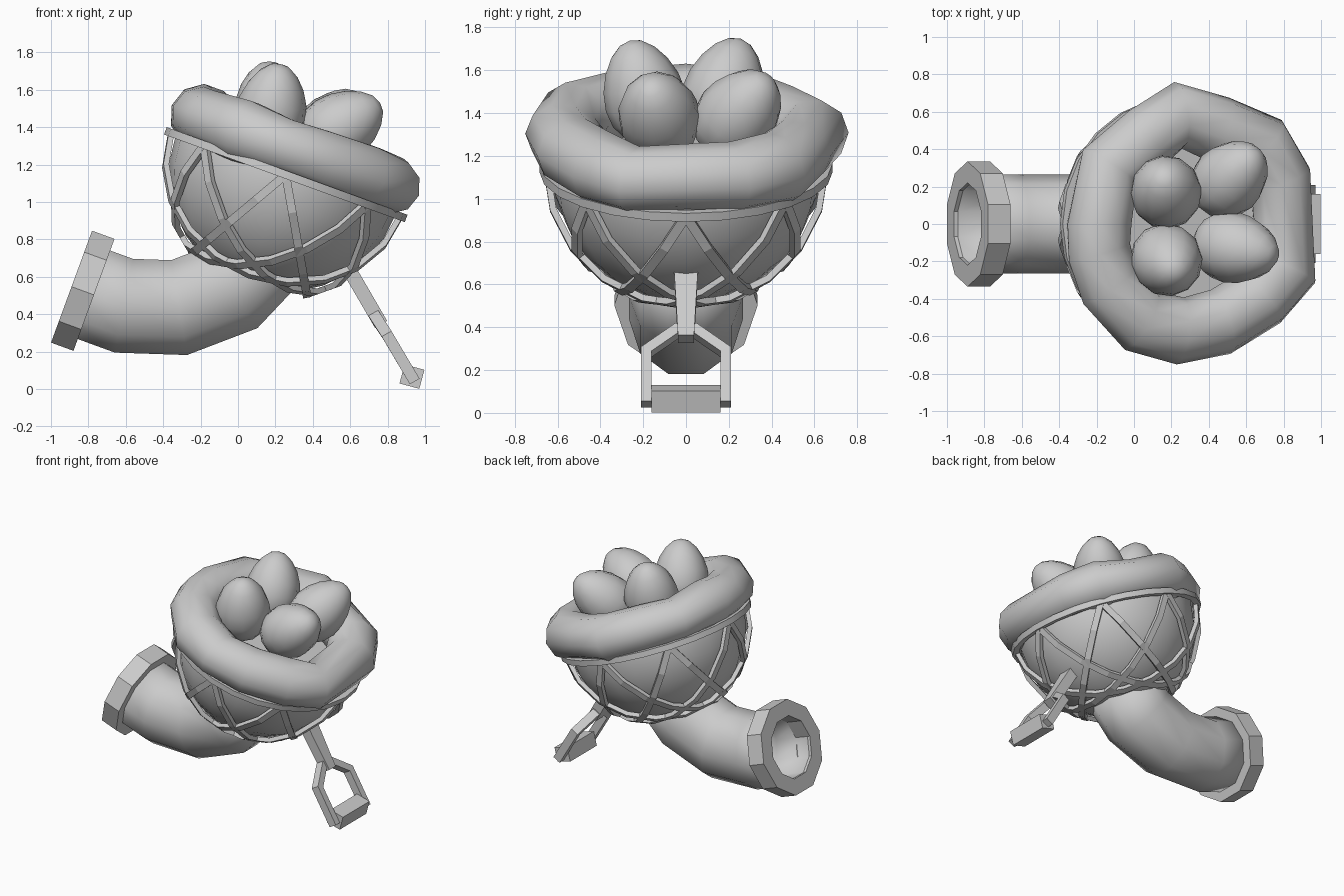
import bpy, bmesh
from math import sin, cos, pi, radians
from mathutils import Vector, Matrix

if "Cube" in bpy.data.objects:
    bpy.data.objects.remove(bpy.data.objects["Cube"])

# Tilted frame of the bowl: origin in the middle of the rim band
TILT = Matrix.Translation((0.255, 0, 1.145)) @ Matrix.Rotation(radians(20), 4, 'Y')
IDENT = Matrix.Identity(4)


def finish(name, bm, mat=IDENT, smooth=None):
    bmesh.ops.recalc_face_normals(bm, faces=bm.faces)
    me = bpy.data.meshes.new(name)
    bm.to_mesh(me)
    bm.free()
    me.transform(mat)
    if smooth:
        me.polygons.foreach_set("use_smooth", [True] * len(me.polygons))
        me.set_sharp_from_angle(angle=radians(smooth))
    ob = bpy.data.objects.new(name, me)
    bpy.context.collection.objects.link(ob)
    return ob


def loft(name, rings, loop=False, caps=True, mat=IDENT, smooth=None):
    """Skin a list of equal-sized point rings."""
    bm = bmesh.new()
    vs = [[bm.verts.new(p) for p in r] for r in rings]
    n = len(vs[0])
    for i in range(len(vs) if loop else len(vs) - 1):
        a, b = vs[i], vs[(i + 1) % len(vs)]
        for j in range(n):
            k = (j + 1) % n
            bm.faces.new((a[j], a[k], b[k], b[j]))
    if caps and not loop:
        bm.faces.new(vs[0])
        bm.faces.new(vs[-1])
    return finish(name, bm, mat, smooth)


def sweep(name, path, profile, normal, scales=None, **kw):
    """Sweep a profile (in-plane, along-normal) along a planar path with mitred joints."""
    pts = [Vector(p) for p in path]
    nrm = Vector(normal).normalized()
    rings = []
    for i, p in enumerate(pts):
        t0 = (p - pts[i - 1]).normalized() if i else (pts[1] - p).normalized()
        t1 = (pts[i + 1] - p).normalized() if i < len(pts) - 1 else t0
        t = (t0 + t1).normalized()
        side = t.cross(nrm) / max(0.5, t.dot(t0))
        s = scales[i] if scales else 1
        rings.append([p + side * a + nrm * (b * s) for a, b in profile])
    return loft(name, rings, **kw)


def rect(a, b):
    return [(-a / 2, -b / 2), (a / 2, -b / 2), (a / 2, b / 2), (-a / 2, b / 2)]


def ngon(r, n):
    return [(r * sin(2 * pi * k / n), r * cos(2 * pi * k / n)) for k in range(n)]


def hollow(ob, t):
    m = ob.modifiers.new("wall", 'SOLIDIFY')
    m.thickness, m.offset = t, -1


# Bowl: closed lower half sphere
bm = bmesh.new()
bmesh.ops.create_uvsphere(bm, u_segments=20, v_segments=14, radius=0.625)
geom = bm.verts[:] + bm.edges[:] + bm.faces[:]
bmesh.ops.bisect_plane(bm, geom=geom, plane_co=(0, 0, 0.04), plane_no=(0, 0, 1), clear_outer=True)
bmesh.ops.holes_fill(bm, edges=[e for e in bm.edges if e.is_boundary], sides=0)
finish("bowl", bm, TILT, 40)

# Rim band
band = [[((r * cos(a)), r * sin(a), z) for r, z in
         ((0.64, -0.02), (0.685, -0.02), (0.685, 0.022), (0.64, 0.022))]
        for a in (2 * pi * i / 24 for i in range(24))]
loft("rim_band", band, loop=True, mat=TILT, smooth=30)

# Lattice straps: half hoops leaning 30 degrees either way on four diameters
for i in range(8):
    a, lean = (i // 2) * pi / 4, radians(30) * (1 if i % 2 else -1)
    across = Vector((cos(a), sin(a), 0))
    perp = Vector((-sin(a), cos(a), 0))
    down = Vector((0, 0, -cos(lean))) + perp * sin(lean)
    path = [0.652 * (across * cos(pi * k / 10) + down * sin(pi * k / 10)) for k in range(11)]
    sweep(f"lattice_strap_{i + 1}", path, rect(0.03, 0.045), across.cross(down), mat=TILT)

# Puffy nest ring: uneven outline as (angle, outer radius)
outline = [(24, .74), (47, .76), (72, .71), (97, .765), (120, .70), (147, .73), (180, .70),
           (196, .72), (215, .745), (241, .77), (264, .755), (288, .73), (314, .735), (336, .775)]
nest = []
for i, (deg, R) in enumerate(outline):
    a, h = radians(deg), 0.165 + 0.012 * sin(i * 2.3)
    ring = []
    for k in range(10):
        t = 2 * pi * k / 10
        r = R - 0.18 + 0.18 * cos(t)
        ring.append((r * cos(a), r * sin(a), 0.14 + h * sin(t)))
    nest.append(ring)
loft("nest_ring", nest, loop=True, mat=TILT, smooth=60)

# Eggs: (centre, direction of the narrow end)
eggs = [((0.18, -0.20, 1.50), (0.18, -0.25, 0.95)), ((0.17, 0.18, 1.51), (-0.03, 0.30, 0.95)),
        ((0.52, 0.25, 1.40), (0.52, 0.50, 0.62)), ((0.55, -0.13, 1.40), (0.80, -0.15, 0.50))]
for i, (c, d) in enumerate(eggs):
    bm = bmesh.new()
    bmesh.ops.create_uvsphere(bm, u_segments=12, v_segments=9, radius=1)
    for v in bm.verts:
        w = 0.19 * (1 - 0.17 * v.co.z)
        v.co = (v.co.x * w, v.co.y * w, v.co.z * 0.25)
    rot = Vector(d).to_track_quat('Z', 'Y').to_matrix().to_4x4()
    finish(f"egg_{i + 1}", bm, Matrix.Translation(c) @ rot, 80)

# Bent pipe and its ten-sided flange
pipe = sweep("pipe", [(-0.87, 0, 0.54), (-0.61, 0, 0.445), (-0.315, 0, 0.435), (-0.04, 0, 0.54),
                      (0.13, 0, 0.72)], ngon(0.265, 10), (0, 1, 0), caps=False, smooth=50)
hollow(pipe, 0.045)
flange = sweep("pipe_flange", [(-0.89, 0, 0.547), (-0.77, 0, 0.503)], ngon(0.335, 10),
               (0, 1, 0), caps=False)
hollow(flange, 0.115)

# Trigger-like leg: tapered stem, forked yoke and cross block
sweep("leg_stem", [(0.57, 0, 0.68), (0.765, 0, 0.345)], rect(0.075, 0.115), (0, 1, 0),
      scales=[1, 0.65])
fork_n = Vector((0.87, 0, 0.49))
sweep("leg_fork", [(0.945, -0.185, 0.04), (0.80, -0.185, 0.285), (0.735, -0.04, 0.385),
                   (0.735, 0.04, 0.385), (0.80, 0.185, 0.285), (0.945, 0.185, 0.04)],
      rect(0.048, 0.06), fork_n)
bm = bmesh.new()
bmesh.ops.create_cube(bm, size=1)
bmesh.ops.scale(bm, verts=bm.verts, vec=(0.11, 0.32, 0.105))
finish("leg_cross_block", bm, Matrix.Translation((0.93, 0, 0.066)) @ Matrix.Rotation(radians(15), 4, 'Y'))
